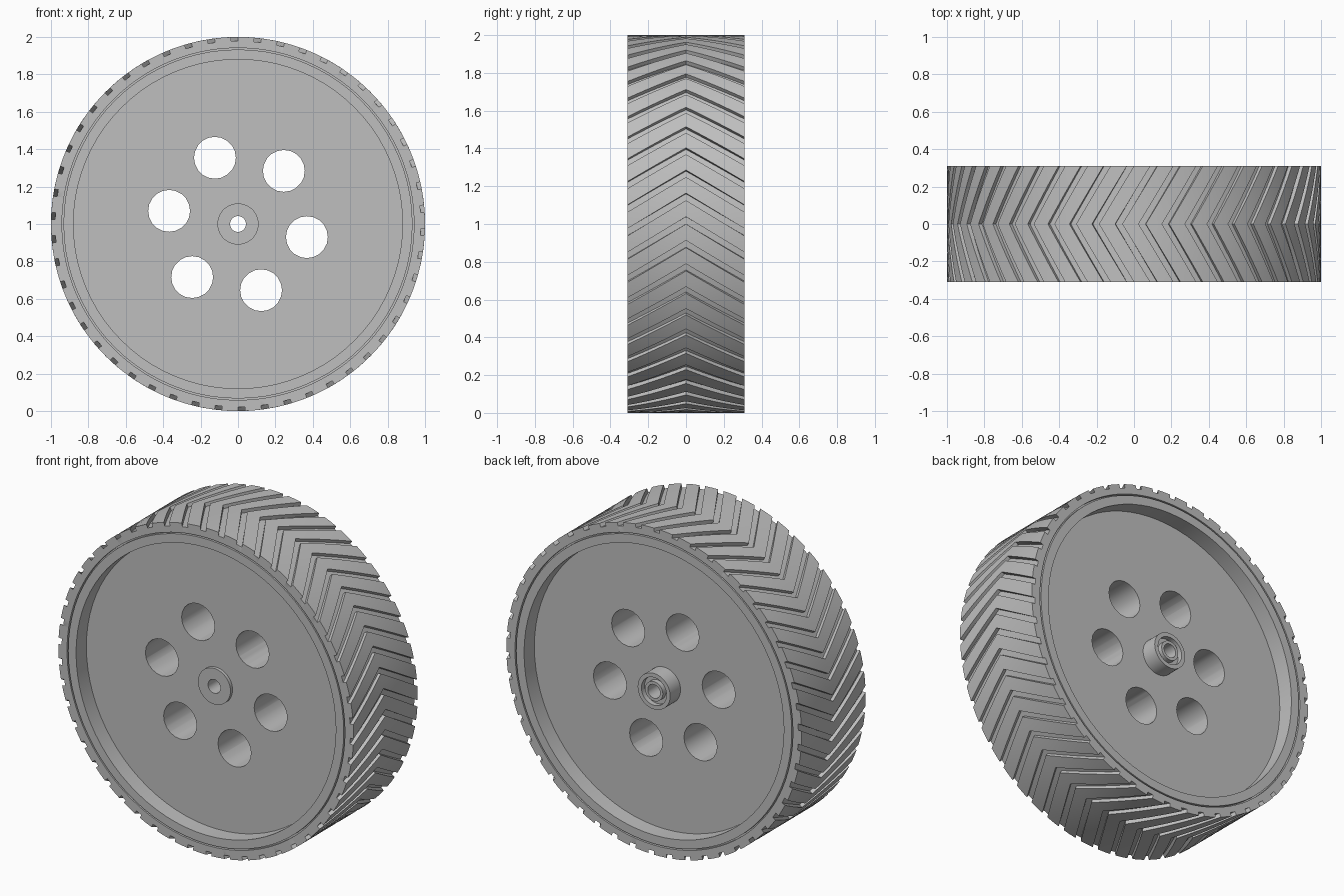
import bpy
import bmesh
from math import cos, sin, radians, pi

cube = bpy.data.objects.get("Cube")
if cube:
    bpy.data.objects.remove(cube, do_unlink=True)

HALF = 0.31          # half of the wheel width
CENTRE = 1.0         # axle height

grey = bpy.data.materials.new("plain_grey")
grey.use_nodes = True
grey.diffuse_color = (0.52, 0.52, 0.52, 1)
grey.node_tree.nodes["Principled BSDF"].inputs["Base Color"].default_value = grey.diffuse_color


def wheel_point(r, angle, y):
    return (r * cos(angle), y, CENTRE + r * sin(angle))


def loop_grid(name, rows):
    """Closed surface from equally long rings of points; wraps both ways."""
    bm = bmesh.new()
    grid = [[bm.verts.new(p) for p in row] for row in rows]
    for i, row in enumerate(grid):
        after = grid[(i + 1) % len(grid)]
        for j in range(len(row)):
            k = (j + 1) % len(row)
            bm.faces.new((row[j], row[k], after[k], after[j]))
    bmesh.ops.remove_doubles(bm, verts=bm.verts, dist=0.00001)
    bmesh.ops.recalc_face_normals(bm, faces=bm.faces)
    mesh = bpy.data.meshes.new(name)
    bm.to_mesh(mesh)
    bm.free()
    mesh.materials.append(grey)
    obj = bpy.data.objects.new(name, mesh)
    bpy.context.collection.objects.link(obj)
    return obj


def activate(obj):
    bpy.ops.object.select_all(action='DESELECT')
    obj.select_set(True)
    bpy.context.view_layer.objects.active = obj


def lathe(name, profile, sides):
    return loop_grid(name, [[wheel_point(r, 2 * pi * s / sides, y) for s in range(sides)]
                            for r, y in profile])


# Rim: solid disc, raised lips, short front boss, long rear hub with a ring groove
DISC, BORE, HUB, LIP, RIM = 0.21, 0.042, 0.11, 0.88, 0.933
rim = lathe("rim", [
    (BORE, -0.23), (HUB, -0.23), (HUB, -DISC), (LIP, -DISC), (LIP, -HALF),
    (RIM, -HALF), (RIM, HALF), (LIP, HALF), (LIP, DISC), (HUB, DISC),
    (HUB, HALF), (0.085, HALF), (0.085, 0.28), (0.06, 0.28), (0.06, HALF),
    (BORE, HALF)], 80)

# Six round holes through the disc
for i in range(6):
    x, _, z = wheel_point(0.375, radians(49.2 + 60 * i), 0)
    bpy.ops.mesh.primitive_cylinder_add(vertices=20, radius=0.112, depth=1,
                                        location=(x, 0, z), rotation=(pi / 2, 0, 0))
    cutter = bpy.context.object
    cutter.hide_render = True
    cutter.data.materials.append(grey)
    activate(rim)
    cut = rim.modifiers.new("hole", 'BOOLEAN')
    cut.operation = 'DIFFERENCE'
    cut.solver = 'EXACT'
    cut.object = cutter
    bpy.ops.object.modifier_apply(modifier=cut.name)
    bpy.data.objects.remove(cutter, do_unlink=True)

# Tyre: chevron grooves that trail back from the middle to both edges
PITCHES, SLANT, STEPS = 50, 10.8, 6
FLOOR, INNER, HIDDEN, SEAM = 0.978, 0.941, 0.925, 0.29
pitch = 360 / PITCHES
groove = 2.2
section = [(0, 1), (0, FLOOR), (groove, FLOOR), (groove, 1), ((groove + pitch) / 2, 1)]


def tyre_ring(y, radius=None, slant=SLANT):
    return [wheel_point(radius or r, radians(n * pitch + a - slant), y)
            for n in range(PITCHES) for a, r in section]


rows = [tyre_ring(-SEAM, HIDDEN), tyre_ring(-SEAM, INNER), tyre_ring(-HALF, INNER)]
for s in range(-STEPS, STEPS + 1):
    rows.append(tyre_ring(HALF * s / STEPS, None, SLANT * abs(s) / STEPS))
rows += [tyre_ring(HALF, INNER), tyre_ring(SEAM, INNER), tyre_ring(SEAM, HIDDEN)]
tyre = loop_grid("tyre", rows)

for part in (rim, tyre):
    activate(part)
    bpy.ops.object.shade_smooth_by_angle(angle=radians(25))
